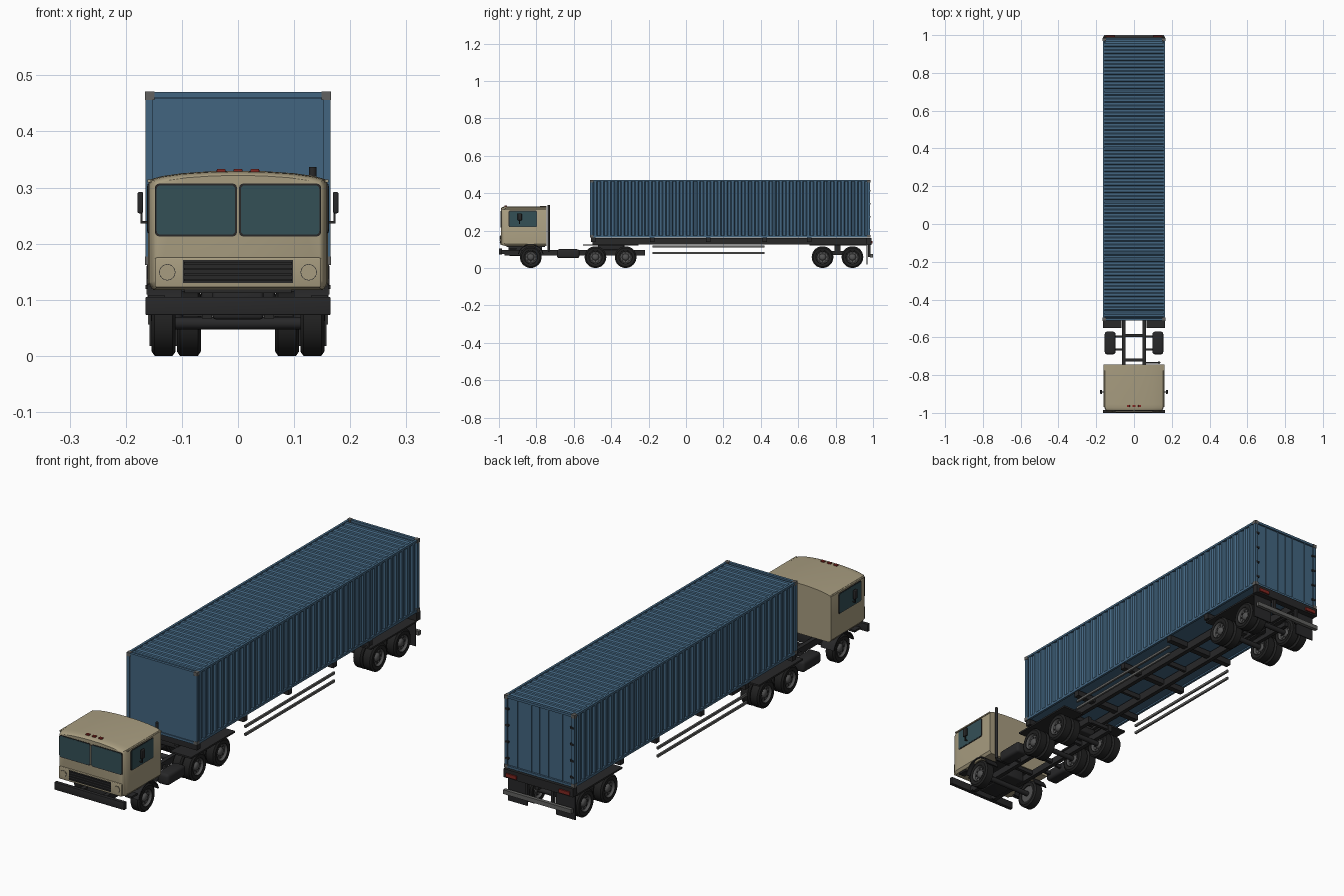
import bpy, bmesh, math
from mathutils import Matrix, Vector

if "Cube" in bpy.data.objects:
    bpy.data.objects.remove(bpy.data.objects["Cube"])


def mat(name, r, g, b):
    m = bpy.data.materials.new(name)
    m.diffuse_color = (r, g, b, 1)
    m.use_nodes = True
    m.node_tree.nodes["Principled BSDF"].inputs["Base Color"].default_value = m.diffuse_color
    return m


BLUE = mat("container_blue", 0.055, 0.13, 0.215)
CAB = mat("cab_beige", 0.39, 0.335, 0.215)
GLASS = mat("window_glass", 0.034, 0.08, 0.094)
DARK = mat("chassis_black", 0.021, 0.021, 0.022)
TYRE = mat("tyre_rubber", 0.015, 0.015, 0.015)
RIM = mat("rim_grey", 0.085, 0.085, 0.085)
GREY = mat("metal_grey", 0.12, 0.12, 0.115)
RED = mat("lamp_red", 0.22, 0.02, 0.015)


def finish(name, bm, m, smooth=None):
    bmesh.ops.recalc_face_normals(bm, faces=bm.faces)
    me = bpy.data.meshes.new(name)
    bm.to_mesh(me)
    bm.free()
    me.materials.append(m)
    if smooth:
        me.shade_smooth()
        me.set_sharp_from_angle(angle=math.radians(smooth))
    ob = bpy.data.objects.new(name, me)
    bpy.context.collection.objects.link(ob)
    return ob


def boxes(name, m, dims, mirror=False, bevel=0):
    """Boxes given as x0,x1,y0,y1,z0,z1, optionally mirrored in x."""
    bm = bmesh.new()
    for x0, x1, y0, y1, z0, z1 in dims:
        for s in ((1, -1) if mirror else (1,)):
            c = Vector((s * (x0 + x1) / 2, (y0 + y1) / 2, (z0 + z1) / 2))
            M = Matrix.Translation(c) @ Matrix.Diagonal((x1 - x0, y1 - y0, z1 - z0, 1))
            bmesh.ops.create_cube(bm, size=1, matrix=M)
    if bevel:
        bmesh.ops.bevel(bm, geom=bm.edges[:], offset=bevel, segments=3, profile=0.5, affect='EDGES')
    return finish(name, bm, m, 35 if bevel else None)


AX = {'x': lambda u, v, w: (w, u, v), 'y': lambda u, v, w: (u, w, v), 'z': lambda u, v, w: (u, v, w)}


def prism(name, m, pts, axis, spans, smooth=None):
    """Extrude a closed 2D outline along an axis, once per span."""
    bm = bmesh.new()
    for a, b in spans:
        A = [bm.verts.new(AX[axis](u, v, a)) for u, v in pts]
        B = [bm.verts.new(AX[axis](u, v, b)) for u, v in pts]
        bm.faces.new(A)
        bm.faces.new(B[::-1])
        for i in range(len(pts)):
            j = (i + 1) % len(pts)
            bm.faces.new((A[i], A[j], B[j], B[i]))
    return finish(name, bm, m, smooth)


def rrect(u0, u1, v0, v1, r):
    out = []
    for cu, cv, a0 in ((u1 - r, v1 - r, 0), (u0 + r, v1 - r, 90), (u0 + r, v0 + r, 180), (u1 - r, v0 + r, 270)):
        for k in range(4):
            a = math.radians(a0 + k * 30)
            out.append((cu + r * math.cos(a), cv + r * math.sin(a)))
    return out


def circle(u, v, r, n=20):
    return [(u + r * math.cos(2 * math.pi * k / n), v + r * math.sin(2 * math.pi * k / n)) for k in range(n)]


def lathe(name, m, prof, n=32):
    """Spin (x, radius) profile about the x axis."""
    bm = bmesh.new()
    vs = [bm.verts.new((x, 0, r)) for x, r in prof]
    es = [bm.edges.new((vs[i], vs[i + 1])) for i in range(len(vs) - 1)]
    bmesh.ops.spin(bm, geom=vs + es, cent=(0, 0, 0), axis=(1, 0, 0), angle=2 * math.pi, steps=n)
    bmesh.ops.remove_doubles(bm, verts=bm.verts, dist=1e-5)
    return finish(name, bm, m, 35)


# --- Container: core, corrugated walls and roof, frame, castings
Y0, Y1, ZB, ZT = -0.512, 0.985, 0.163, 0.47
boxes("container_core", BLUE, [(-0.152, 0.152, Y0 + 0.004, Y1 - 0.008, ZB + 0.004, 0.459)])
N, ya, yb = 40, Y0 + 0.014, Y1 - 0.014
p = (yb - ya) / N
rib = [(ya + p * (i + f), d) for i in range(N) for f, d in ((0.05, 0), (0.2, 1), (0.55, 1), (0.7, 0))]
for s, side in ((1, "right"), (-1, "left")):
    wall = [(s * (0.156 + 0.007 * d), y) for y, d in rib] + [(s * 0.15, yb), (s * 0.15, ya)]
    prism("container_wall_" + side, BLUE, wall, 'z', [(ZB + 0.008, ZT - 0.008)])
roof = [(y, 0.463 + 0.005 * d) for y, d in rib] + [(yb, 0.455), (ya, 0.455)]
prism("container_roof", BLUE, roof, 'x', [(-0.155, 0.155)])
boxes("container_frame", BLUE, [
    (0.152, 0.165, Y0, Y0 + 0.015, ZB, ZT), (0.152, 0.165, Y1 - 0.015, Y1, ZB, ZT),
    (0.155, 0.165, Y0, Y1, ZB, ZB + 0.011), (0.155, 0.165, Y0, Y1, ZT - 0.009, ZT)], True)
boxes("container_end_rails", BLUE, [(-0.155, 0.155, y, y + 0.012, z, z + 0.01)
                                    for y in (Y0, Y1 - 0.012) for z in (ZB, ZT - 0.01)])
boxes("corner_castings", GREY, [(0.149, 0.166, y, y + 0.018, z, z + 0.015)
                                for y in (Y0 - 0.001, Y1 - 0.017) for z in (ZB - 0.001, ZT - 0.014)], True)
# Rear doors with locking rods and hinges
boxes("container_doors", BLUE, [(0.002, 0.15, Y1 - 0.01, Y1 - 0.005, ZB + 0.012, ZT - 0.012)], True)
boxes("door_rods", BLUE, [(x - 0.002, x + 0.002, Y1 - 0.006, Y1 - 0.001, ZB + 0.006, ZT - 0.006)
                          for x in (0.04, 0.105)], True)
boxes("door_hinges", DARK, [(0.145, 0.16, Y1 - 0.005, Y1 + 0.002, z, z + 0.008)
                            for z in (0.2, 0.27, 0.34, 0.41)], True)

# --- Trailer chassis
boxes("trailer_rails", DARK, [(0.052, 0.07, -0.5, 0.975, 0.126, 0.16)], True)
boxes("trailer_bolsters", DARK, [(-0.162, 0.162, y - 0.012, y + 0.012, 0.138, 0.162)
                                 for y in (-0.495, -0.18, 0.12, 0.42, 0.66)])
boxes("trailer_crossmembers", DARK, [(-0.06, 0.06, y - 0.006, y + 0.006, 0.135, 0.155)
                                     for y in (-0.33, -0.03, 0.27, 0.55, 0.73, 0.81, 0.89)])
boxes("side_guard_bars", GREY, [(0.155, 0.163, -0.18, 0.42, z, z + 0.01) for z in (0.075, 0.109)], True)
boxes("trailer_fenders", DARK, [(0.064, 0.163, 0.66, 0.965, 0.12, 0.127)], True)
boxes("rear_beam", DARK, [(-0.163, 0.163, 0.965, 0.992, 0.124, 0.16)])
boxes("rear_lamps", RED, [(0.1, 0.15, 0.99, 0.998, 0.13, 0.145)], True)
boxes("rear_bumper", GREY, [(-0.16, 0.16, 0.985, 1.0, 0.056, 0.074)])
boxes("bumper_brackets", DARK, [(0.055, 0.067, 0.972, 0.986, 0.058, 0.13)], True)
boxes("mudflaps", DARK, [(0.068, 0.158, 0.965, 0.97, 0.018, 0.122)], True)
boxes("trailer_suspension", DARK, [(0.05, 0.066, 0.7, 0.92, 0.07, 0.09),
                                   (0.05, 0.066, 0.795, 0.825, 0.07, 0.13)], True)

# --- Tractor chassis
boxes("tractor_rails", DARK, [(0.046, 0.064, -0.97, -0.22, 0.067, 0.096)], True)
boxes("tractor_crossmembers", DARK, [(-0.05, 0.05, y - 0.007, y + 0.007, 0.074, 0.09)
                                     for y in (-0.94, -0.72, -0.59, -0.4, -0.23)])
boxes("engine_block", DARK, [(-0.045, 0.045, -0.95, -0.77, 0.065, 0.12)], bevel=0.006)
boxes("fuel_tanks", DARK, [(0.098, 0.155, -0.69, -0.57, 0.052, 0.1)], True, 0.012)
boxes("tank_brackets", DARK, [(0.06, 0.1, y, y + 0.01, 0.07, 0.085) for y in (-0.67, -0.6)], True)
boxes("fifth_wheel", DARK, [(-0.065, 0.065, -0.47, -0.33, 0.096, 0.126)], bevel=0.006)
boxes("tractor_fenders", DARK, [(0.066, 0.165, -0.55, -0.255, 0.119, 0.126)], True)
boxes("front_bumper", DARK, [(-0.165, 0.165, -1.0, -0.984, 0.073, 0.105)], bevel=0.002)
boxes("bumper_mounts", DARK, [(0.046, 0.064, -0.986, -0.96, 0.075, 0.095)], True)
arch = [(-0.83 + r * math.cos(math.radians(a)), 0.058 + r * math.sin(math.radians(a)))
        for r, seq in ((0.071, range(15, 166, 15)), (0.066, range(165, 14, -15))) for a in seq]
prism("front_arches", DARK, arch, 'x', [(0.1, 0.1615), (-0.1615, -0.1)], 40)

# --- Axles and wheels
AXLES = [(-0.83, False), (-0.484, True), (-0.323, True), (0.73, True), (0.89, True)]
R = 0.058
tyre = lathe("tyre", TYRE, [(0.013, 0.034), (0.02, 0.036), (0.0215, 0.05), (0.016, R), (-0.016, R),
                            (-0.0215, 0.05), (-0.02, 0.036), (-0.013, 0.034)])
rim = lathe("rim", RIM, [(-0.017, 0), (-0.017, 0.036), (0.016, 0.036), (0.0195, 0.034), (0.011, 0.029),
                         (0.009, 0.018), (0.015, 0.015), (0.0185, 0.009), (0.0185, 0)])
bm = bmesh.new()
for k in range(8):
    a = k * math.pi / 4
    M = Matrix.Translation((0.01, 0.0235 * math.cos(a), 0.0235 * math.sin(a))) @ Matrix.Rotation(math.pi / 2, 4, 'Y')
    bmesh.ops.create_cone(bm, cap_ends=True, segments=8, radius1=0.0035, radius2=0.0035, depth=0.004, matrix=M)
nuts = finish("wheel_nuts", bm, DARK)
for y, dual in AXLES:
    prism("axle", DARK, circle(y, R, 0.011, 12), 'x', [(-0.125, 0.125)], 40)
    for s in (1, -1):
        for x, flip in ((0.1325, 1), (0.0875, -1))[:2 if dual else 1]:
            for src in (tyre, rim, nuts):
                ob = bpy.data.objects.new("wheel_" + src.name, src.data)
                ob.location = (s * x, y, R)
                ob.rotation_euler = (0, 0, 0 if s * flip > 0 else math.pi)
                bpy.context.collection.objects.link(ob)
for src in (tyre, rim, nuts):
    bpy.data.objects.remove(src)

# --- Cab shell: arched section lofted forward with a rounded front
half = [(0.152, 0.117), (0.16, 0.128), (0.16, 0.306), (0.155, 0.315), (0.135, 0.3205), (0.1, 0.3255), (0.05, 0.329)]
sec = half + [(0, 0.33)] + [(-x, z) for x, z in half[::-1]]
bm = bmesh.new()
rings = []
for y, i in ((-0.745, 0), (-0.955, 0.001), (-0.972, 0.003), (-0.981, 0.0065), (-0.986, 0.01), (-0.988, 0.014)):
    kx, kz = 1 - i / 0.16, 1 - i * 0.6 / 0.107
    rings.append([bm.verts.new((x * kx, y, 0.223 + (z - 0.223) * kz)) for x, z in sec])
for a, b in zip(rings, rings[1:]):
    for i in range(len(sec)):
        j = (i + 1) % len(sec)
        bm.faces.new((a[i], a[j], b[j], b[i]))
bm.faces.new(rings[0])
bm.faces.new(rings[-1])
finish("cab_shell", bm, CAB, 32)
boxes("cab_floor", DARK, [(-0.095, 0.095, -0.96, -0.755, 0.112, 0.118)])
boxes("roof_gutters", CAB, [(0.155, 0.1615, -0.97, -0.745, 0.309, 0.314)], True)
boxes("cab_steps", DARK, [(0.13, 0.16, -0.945, -0.905, 0.1, 0.108)], True)
boxes("cab_front_skirt", CAB, [(-0.148, 0.148, -0.993, -0.98, 0.122, 0.175)], bevel=0.003)

# Windows: dark seal plates with glass on top
for nm, m, g, d in (("seal", DARK, 0.003, 0.0), ("glass", GLASS, 0.0, 0.001)):
    for s in (1, -1):
        u = sorted((s * 0.005, s * 0.145))
        prism("windscreen_" + nm, m, rrect(u[0] - g, u[1] + g, 0.216 - g, 0.304 + g, 0.007), 'y', [(-0.9895 - d, -0.984)])
    prism("side_window_" + nm, m, rrect(-0.945 - g, -0.8 + g, 0.222 - g, 0.303 + g, 0.006), 'x',
          [(0.157, 0.161 + d), (-0.161 - d, -0.157)])

# Grille, headlamps, marker lamps
boxes("grille_panel", DARK, [(-0.098, 0.098, -0.9945, -0.985, 0.13, 0.171)])
boxes("grille_slats", DARK, [(-0.096, 0.096, -0.998, -0.994, z, z + 0.004) for z in (0.133, 0.143, 0.153, 0.163)])
for s in (1, -1):
    prism("headlamp_ring", DARK, circle(s * 0.126, 0.149, 0.0145, 24), 'y', [(-0.9935, -0.985)])
    prism("headlamp", CAB, circle(s * 0.126, 0.149, 0.0135, 24), 'y', [(-0.995, -0.985)])
boxes("roof_markers", RED, [(x - 0.008, x + 0.008, -0.97, -0.957, 0.325, 0.333) for x in (-0.03, 0, 0.03)], bevel=0.002)

# Mirrors, exhaust
boxes("mirrors", DARK, [(0.169, 0.179, -0.9, -0.878, 0.254, 0.292)], True, 0.003)
boxes("mirror_arms", DARK, [(0.158, 0.173, -0.892, -0.888, 0.236, 0.24), (0.17, 0.174, -0.892, -0.888, 0.236, 0.258)], True)
prism("exhaust_stack", DARK, circle(0.133, -0.734, 0.0068, 16), 'z', [(0.095, 0.337)], 40)
boxes("exhaust_bracket", DARK, [(0.06, 0.135, -0.738, -0.73, 0.086, 0.098)])
